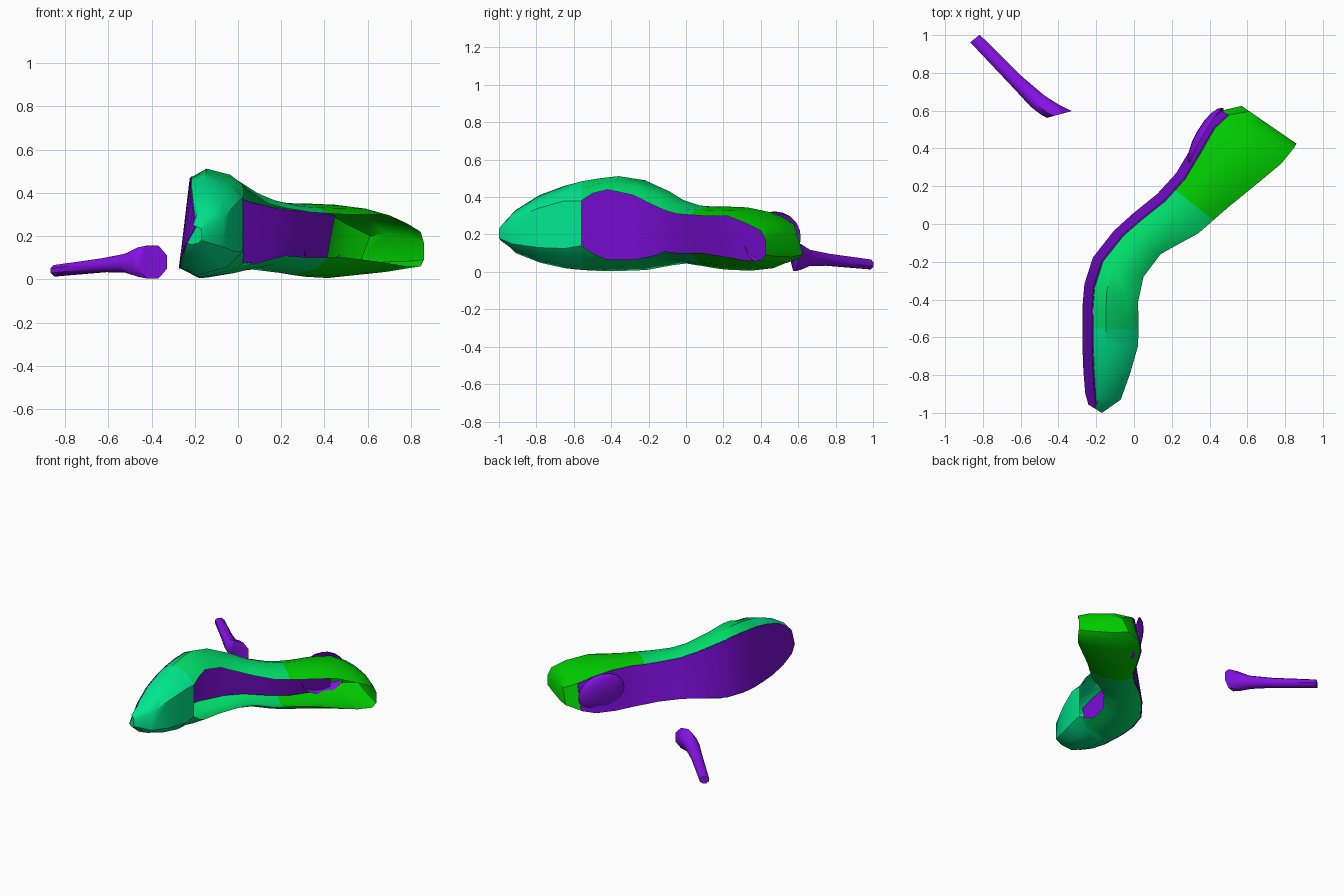
import bpy, bmesh, math
from mathutils import Vector

if "Cube" in bpy.data.objects:
    bpy.data.objects.remove(bpy.data.objects["Cube"])


def material(name, rgb):
    m = bpy.data.materials.new(name)
    m.diffuse_color = (*rgb, 1)
    m.use_nodes = True
    m.node_tree.nodes["Principled BSDF"].inputs["Base Color"].default_value = m.diffuse_color
    return m


TEAL = material("toe teal", (0.0, 0.80, 0.27))
MID = material("side green", (0.0, 0.72, 0.14))
GREEN = material("heel green", (0.0, 0.62, 0.0))
PURPLE = material("sole purple", (0.20, 0.004, 0.68))
VIOLET = material("spike violet", (0.24, 0.006, 0.80))


def build(name, verts, faces, mats, idx=None, angle=32):
    me = bpy.data.meshes.new(name)
    me.from_pydata(verts, [], faces)
    for m in mats:
        me.materials.append(m)
    if idx:
        for p, i in zip(me.polygons, idx):
            p.material_index = i
    ob = bpy.data.objects.new(name, me)
    bpy.context.collection.objects.link(ob)
    bpy.context.view_layer.objects.active = ob
    bpy.ops.object.select_all(action='DESELECT')
    ob.select_set(True)
    bpy.ops.object.shade_smooth_by_angle(angle=math.radians(angle))
    return ob


# Shoe stations, toe to heel: sole x y, rim x y, side z low/high, rim z low/high
ST = [
    (-.235, -.96, -.17, -1.0, .16, .25, .18, .23),
    (-.25, -.90, -.07, -.93, .10, .33, .15, .28),
    (-.26, -.78, -.02, -.79, .05, .41, .13, .34),
    (-.265, -.65, .02, -.65, .02, .46, .125, .38),
    (-.265, -.55, .025, -.56, .01, .485, .14, .38),
    (-.265, -.44, .025, -.50, .005, .50, .10, .42),
    (-.255, -.32, .02, -.42, .005, .512, .065, .44),
    (-.21, -.18, .05, -.28, .01, .49, .065, .41),
    (-.10, -.04, .14, -.16, .035, .43, .09, .35),
    (.00, .05, .22, -.115, .045, .385, .11, .33),
    (.13, .155, .34, -.05, .03, .355, .10, .31),
    (.18, .21, .42, .02, .02, .35, .10, .305),
    (.23, .265, .50, .09, .012, .35, .10, .30),
    (.31, .40, .66, .22, .006, .345, .08, .30),
    (.385, .53, .78, .32, .02, .32, .06, .26),
    (.46, .60, .845, .40, .05, .27, .06, .22),
    (.57, .625, .86, .425, .08, .21, .09, .17),
]
OPEN = 4     # the foot opening starts after this station
TILT = .05   # the shoe leans, so its upper sole edge sits further in


def point(s, h, z, shift=0.0):
    a, b = Vector(s[0:2]), Vector(s[2:4])
    p = a + (b - a) * h + (b - a).normalized() * shift
    return (p.x, p.y, z)


def sole_edges(s):
    w = s[5] - s[4]
    return s[4] + .09 * w, s[5] - .07 * w


def section(s):
    lo, hi, rl, rh = s[4:]
    a, b = sole_edges(s)
    return [point(s, 0, a), point(s, .3, lo), point(s, .75, lo + .35 * (rl - lo)),
            point(s, 1, rl), point(s, 1, rh), point(s, .8, hi + .4 * (rh - hi)),
            point(s, .4, hi), point(s, 0, b, TILT)]


# Upper: open shell, coloured by station
verts, faces, idx = [], [], []
for s in ST:
    verts += section(s)
for i in range(len(ST) - 1):
    col = 0 if i < 4 else 1 if i < 11 else 2
    for k in range(8):
        if k == 3 and i >= OPEN:
            continue
        a, b, j = i * 8, i * 8 + 8, (k + 1) % 8
        faces.append((a + k, b + k, b + j, a + j))
        idx.append(col)
n = (len(ST) - 1) * 8
faces += [tuple(range(8)), tuple(n + k for k in reversed(range(8)))]
idx += [0, 2]
build("shoe_upper", verts, faces, [TEAL, MID, GREEN], idx, 42)


# Outsole and insole: strips that follow the stations
def strip(name, stations, low, high, grow):
    vs, fs = [], []
    for s in stations:
        a, b = sole_edges(s)
        for sh in (low, high):
            vs.append(point(s, 0, a - grow, sh))
            vs.append(point(s, 0, b + grow, sh + TILT))
    for i in range(len(stations) - 1):
        a, b = i * 4, i * 4 + 4
        for p, q in ((0, 1), (1, 3), (3, 2), (2, 0)):
            fs.append((a + p, a + q, b + q, b + p))
    e = len(vs) - 4
    fs += [(0, 2, 3, 1), (e, e + 1, e + 3, e + 2)]
    return build(name, vs, fs, [PURPLE])


strip("outsole", ST[:-1], -.008, -.002, .0)
strip("insole", ST[2:15], .010, .022, -.005)

# Domed pad where the heel spike broke away: outer half of a ball
bm = bmesh.new()
bmesh.ops.create_uvsphere(bm, u_segments=16, v_segments=10, radius=1)
bmesh.ops.delete(bm, geom=[v for v in bm.verts if v.co.y < -.1], context='VERTS')
pad_verts = [tuple(v.co) for v in bm.verts]
bm.verts.index_update()
pad_faces = [tuple(v.index for v in f.verts) for f in bm.faces]
bm.free()
pad = build("heel_pad", pad_verts, pad_faces, [VIOLET], None, 40)
pad.location = (.385, .462, .175)
pad.scale = (.175, .055, .15)
pad.rotation_euler = (math.radians(-8), 0, math.radians(60))

# Loose heel spike: centre x y, half width vector x y, centre z, half height
SP = [(-.842, .982, .025, .020, .040, .026),
      (-.62, .755, .028, .025, .065, .032),
      (-.51, .650, .036, .030, .075, .043),
      (-.445, .605, .045, .028, .080, .068),
      (-.395, .580, .066, .018, .080, .076)]
vs, fs, N = [], [], 8
for cx, cy, wx, wy, cz, hz in SP:
    for k in range(N):
        t = 2 * math.pi * (k + .5) / N
        c, s = math.cos(t) / math.cos(math.pi / N), math.sin(t) / math.cos(math.pi / N)
        vs.append((cx + wx * c, cy + wy * c, cz + hz * s))
for i in range(len(SP) - 1):
    for k in range(N):
        a, b = i * N + k, i * N + (k + 1) % N
        fs.append((a, a + N, b + N, b))
e = (len(SP) - 1) * N
fs += [tuple(range(N)), tuple(e + k for k in reversed(range(N)))]
build("heel_spike", vs, fs, [VIOLET], None, 50)
